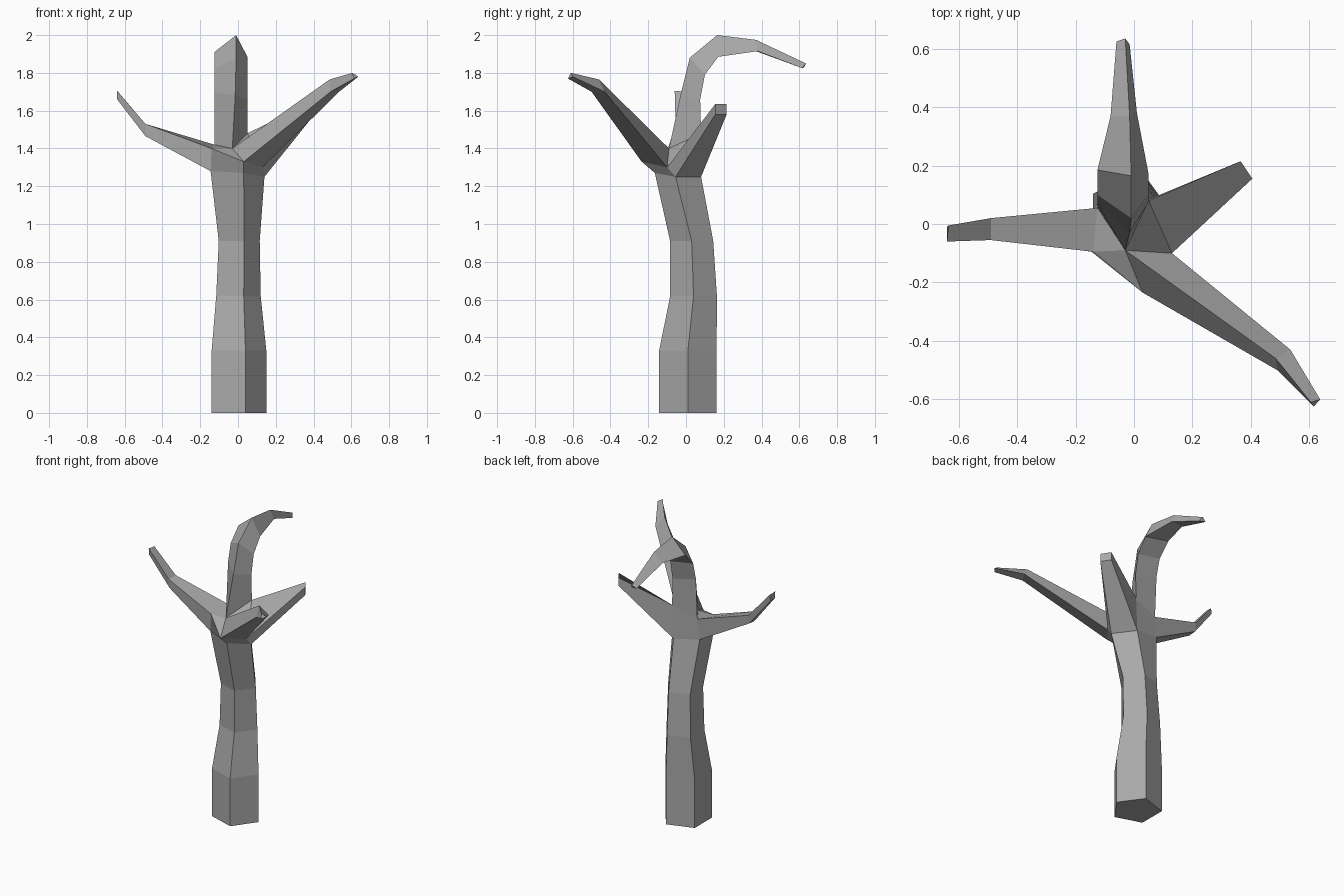
import bpy
import bmesh
from math import cos, sin, tau

cube = bpy.data.objects.get("Cube")
if cube:
    bpy.data.objects.remove(cube)

# Bark material
bark = bpy.data.materials.new("grey_bark")
bark.use_nodes = True
grey = (0.4, 0.4, 0.4, 1)
bark.diffuse_color = grey
bark.node_tree.nodes["Principled BSDF"].inputs["Base Color"].default_value = grey

bm = bmesh.new()


def ring_of(points):
    return [bm.verts.new(p) for p in points]


def bridge(lower, upper):
    """Join two rings with the same number of corners."""
    count = len(lower)
    for i in range(count):
        j = (i + 1) % count
        bm.faces.new((lower[i], lower[j], upper[j], upper[i]))


def grow(start, *sections):
    """Extend a limb from its starting ring and close its tip."""
    ring = start
    for section in sections:
        following = ring_of(section)
        bridge(ring, following)
        ring = following
    bm.faces.new(ring)


def pentagon(x, y, z, radius):
    # Corner order: front, right, back right, back left, front left
    return [(x + radius * cos(tau * i / 5), y + radius * sin(tau * i / 5), z)
            for i in range(-1, 4)]


# Trunk: five-sided rings, ending in an uneven crown ring
trunk = [ring_of(pentagon(*s)) for s in (
    (-0.01, 0.01, 0, 0.16),
    (-0.01, 0.01, 0.33, 0.16),
    (-0.01, 0.04, 0.62, 0.13),
    (-0.005, 0.03, 0.91, 0.12),
)]
crown = ring_of([(0.03, -0.165, 1.27), (0.14, -0.055, 1.25), (0.04, 0.08, 1.25),
                 (-0.14, 0.05, 1.28), (-0.145, -0.095, 1.28)])
trunk.append(crown)
for lower, upper in zip(trunk, trunk[1:]):
    bridge(lower, upper)
bm.faces.new(trunk[0])
front, side, back_a, back_b, front_b = crown

# Fork: shared corners between the limbs
(crotch, west_front, west_back, front_low, east_front, east_back) = ring_of([
    (-0.03, -0.09, 1.4), (-0.14, -0.095, 1.4), (-0.125, 0.055, 1.42),
    (0.03, -0.235, 1.33), (0.13, -0.1, 1.3), (0.05, 0.08, 1.48)])
for corners in (
    (front_b, front, front_low, west_front),
    (front, side, east_front, front_low),
    (back_a, back_b, west_back, east_back),
    (west_front, front_low, crotch),
    (west_front, crotch, west_back),
    (crotch, east_front, east_back),
):
    bm.faces.new(corners)

# Limb on the right side, bending upward
grow([front_b, back_b, west_back, west_front],
     [(-0.49, -0.045, 1.465), (-0.49, 0.01, 1.47),
      (-0.49, 0.02, 1.53), (-0.49, -0.055, 1.53)],
     [(-0.64, -0.055, 1.66), (-0.64, -0.01, 1.66),
      (-0.635, -0.005, 1.7), (-0.64, -0.06, 1.705)])

# Tall limb, hooking over to the back
grow([west_back, east_back, crotch],
     [(-0.125, 0.07, 1.7), (0.05, 0.075, 1.66), (-0.015, -0.03, 1.68)],
     [(-0.125, 0.1, 1.82), (0.05, 0.1, 1.79), (-0.01, 0.02, 1.88)],
     [(-0.125, 0.185, 1.91), (0.05, 0.17, 1.885), (-0.01, 0.165, 2)],
     [(-0.08, 0.37, 1.915), (0.01, 0.38, 1.915), (-0.015, 0.37, 1.975)],
     [(-0.06, 0.625, 1.83), (-0.015, 0.615, 1.825), (-0.03, 0.635, 1.85)])

# Long limb reaching to the front left
grow([crotch, front_low, east_front],
     [(0.485, -0.46, 1.765), (0.49, -0.5, 1.7), (0.535, -0.43, 1.7)],
     [(0.605, -0.61, 1.8), (0.615, -0.625, 1.77), (0.637, -0.6, 1.78)])

# Short flat limb to the back left
grow([east_front, side, back_a, east_back],
     [(0.405, 0.155, 1.635), (0.405, 0.155, 1.58),
      (0.365, 0.215, 1.58), (0.365, 0.215, 1.635)])

bmesh.ops.recalc_face_normals(bm, faces=bm.faces[:])
mesh = bpy.data.meshes.new("bare_tree")
bm.to_mesh(mesh)
bm.free()
mesh.materials.append(bark)
tree = bpy.data.objects.new("bare_tree", mesh)
bpy.context.collection.objects.link(tree)
